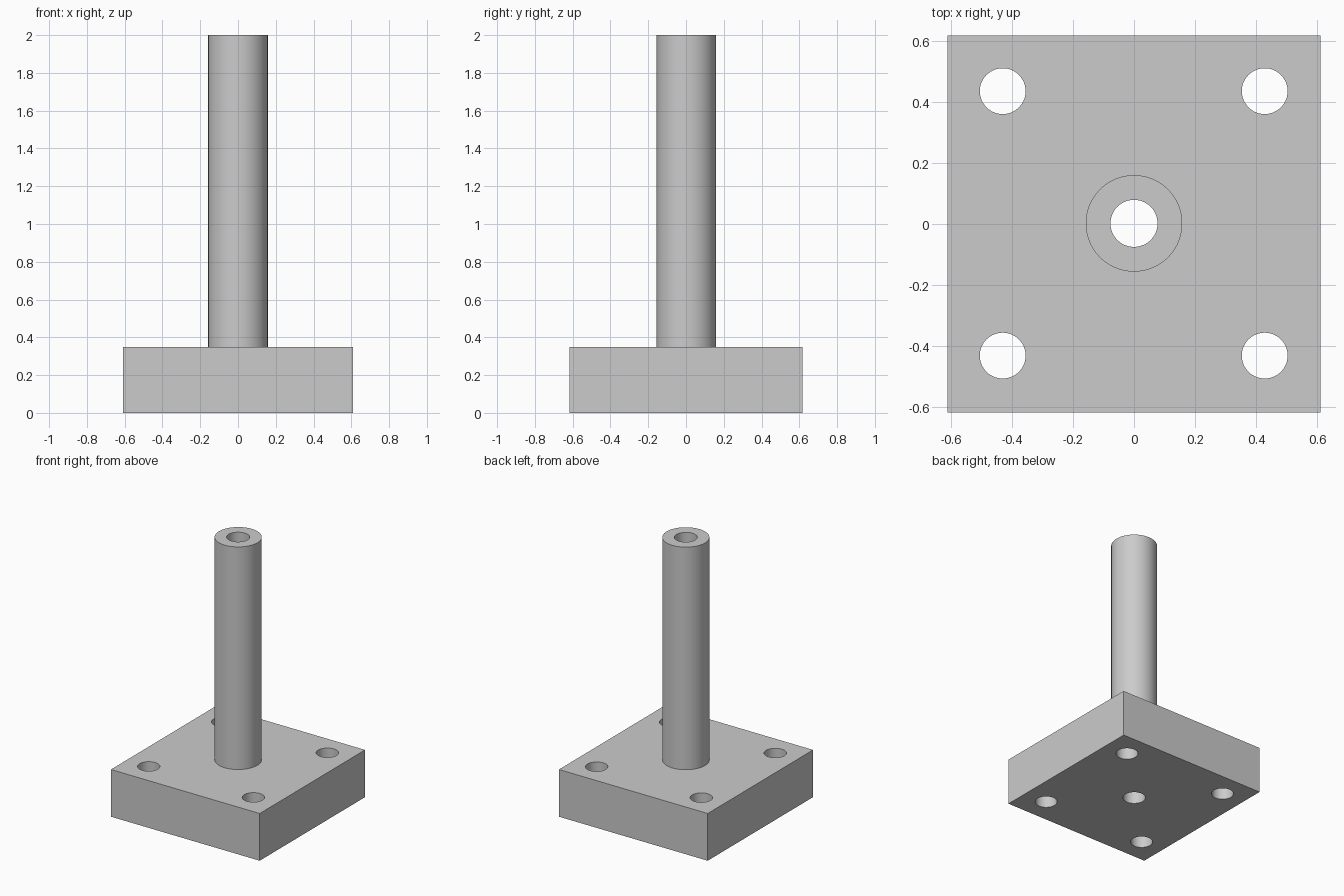
import bpy
import math

cube = bpy.data.objects.get("Cube")
if cube:
    bpy.data.objects.remove(cube, do_unlink=True)

BASE_X, BASE_Y, BASE_H = 1.22, 1.234, 0.35
TOP = 2.0

grey = bpy.data.materials.new("light_grey")
grey.use_nodes = True
colour = (0.6, 0.6, 0.6, 1)
grey.diffuse_color = colour
for node in grey.node_tree.nodes:
    if node.type == "BSDF_PRINCIPLED":
        node.inputs["Base Color"].default_value = colour


def cylinder(name, x, y, radius, z0, z1):
    bpy.ops.mesh.primitive_cylinder_add(
        vertices=96, radius=radius, depth=z1 - z0, location=(x, y, (z0 + z1) / 2))
    obj = bpy.context.object
    obj.name = name
    obj.data.materials.append(grey)
    return obj


def combine(target, tool, operation):
    """Apply a boolean and discard the tool."""
    tool.hide_render = True
    mod = target.modifiers.new(operation.lower(), "BOOLEAN")
    mod.operation = operation
    mod.solver = "EXACT"
    mod.object = tool
    bpy.ops.object.select_all(action="DESELECT")
    bpy.context.view_layer.objects.active = target
    target.select_set(True)
    bpy.ops.object.modifier_apply(modifier=mod.name)
    bpy.data.objects.remove(tool, do_unlink=True)


# Mounting block
bpy.ops.mesh.primitive_cube_add(size=1, location=(0, 0, BASE_H / 2))
body = bpy.context.object
body.name = "base_block_with_post"
body.scale = (BASE_X, BASE_Y, BASE_H)
bpy.ops.object.transform_apply(location=True, rotation=False, scale=True)
body.data.materials.append(grey)

# Upright post, rooted in the block
combine(body, cylinder("post", 0, 0.002, 0.158, BASE_H / 2, TOP), "UNION")

# Bore through the post and block
combine(body, cylinder("bore", 0, 0.002, 0.077, -0.1, TOP + 0.1), "DIFFERENCE")

# Four corner bolt holes
for x in (-0.43, 0.428):
    for y in (-0.431, 0.435):
        hole = cylinder("bolt_hole", x, y, 0.075, -0.1, BASE_H + 0.1)
        combine(body, hole, "DIFFERENCE")

# Round walls smooth, edges crisp
bpy.ops.object.select_all(action="DESELECT")
body.select_set(True)
bpy.context.view_layer.objects.active = body
bpy.ops.object.shade_smooth_by_angle(angle=math.radians(30))
